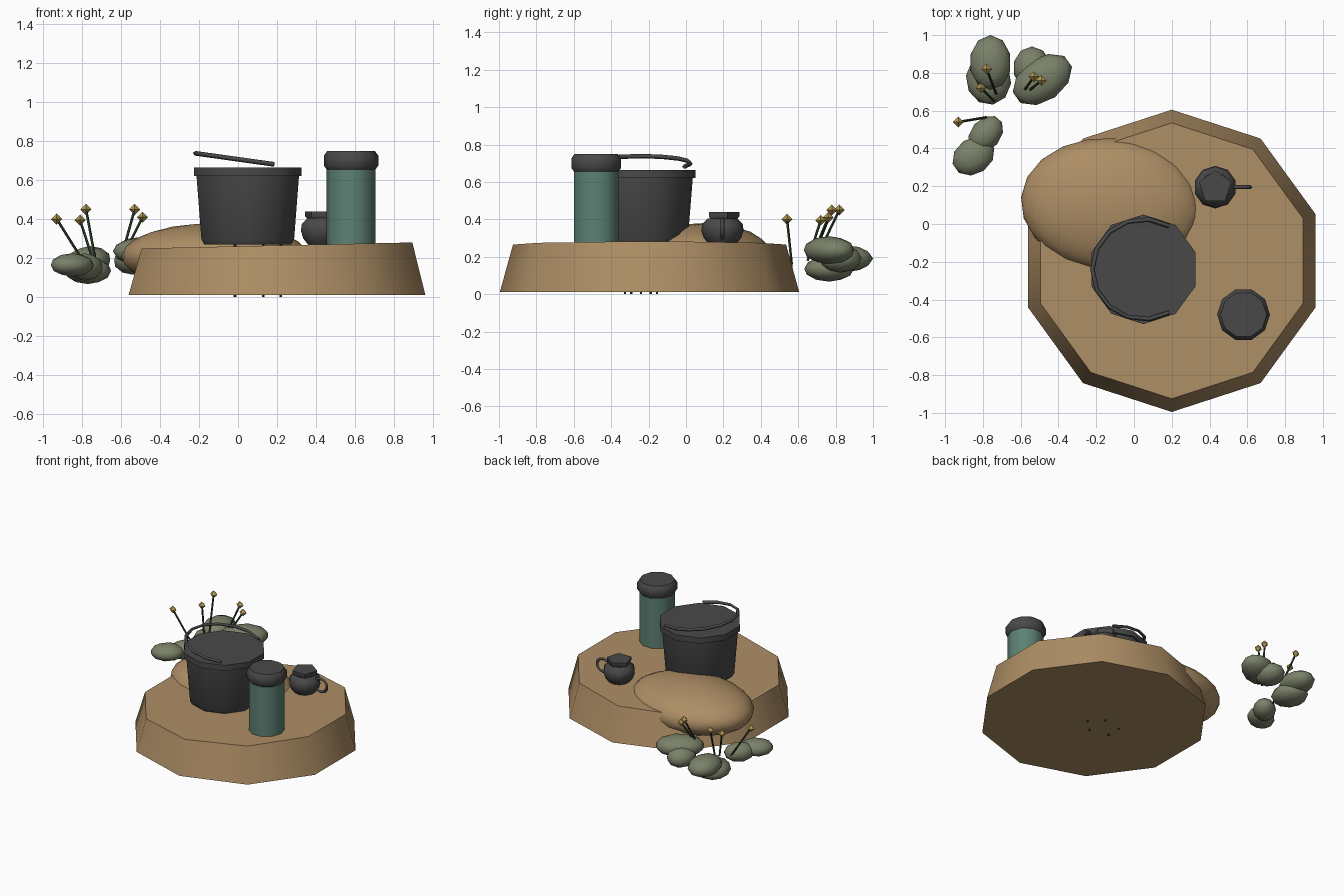
import bpy, bmesh, math
from mathutils import Vector, Matrix

cube = bpy.data.objects.get("Cube")
if cube:
    bpy.data.objects.remove(cube, do_unlink=True)


def material(name, r, g, b):
    m = bpy.data.materials.new(name)
    m.use_nodes = True
    m.diffuse_color = (r, g, b, 1)
    m.node_tree.nodes["Principled BSDF"].inputs["Base Color"].default_value = (r, g, b, 1)
    return m


SAND = material("sand", 0.42, 0.27, 0.13)
IRON = material("dark iron", 0.066, 0.066, 0.067)
GREEN = material("bottle green", 0.108, 0.22, 0.172)
LEAF = material("sage leaf", 0.195, 0.22, 0.14)
STEM = material("dark stem", 0.03, 0.05, 0.025)
PETAL = material("yellow petal", 0.45, 0.32, 0.085)


def finish(bm, name, mat, smooth=True):
    bmesh.ops.recalc_face_normals(bm, faces=bm.faces)
    mesh = bpy.data.meshes.new(name)
    bm.to_mesh(mesh)
    bm.free()
    mesh.materials.append(mat)
    ob = bpy.data.objects.new(name, mesh)
    bpy.context.collection.objects.link(ob)
    if smooth:
        bpy.ops.object.select_all(action='DESELECT')
        ob.select_set(True)
        bpy.context.view_layer.objects.active = ob
        bpy.ops.object.shade_smooth_by_angle(angle=math.radians(42))
    return ob


def lathe(name, mat, centre, profile, sides=10, turn=0.0):
    """Closed turned solid from (radius, height) pairs, bottom to top."""
    bm = bmesh.new()
    rings = []
    for r, z in profile:
        ring = []
        for i in range(sides):
            a = turn + math.tau * i / sides
            ring.append(bm.verts.new((centre[0] + r * math.cos(a), centre[1] + r * math.sin(a), z)))
        rings.append(ring)
    for low, high in zip(rings, rings[1:]):
        for i in range(sides):
            j = (i + 1) % sides
            bm.faces.new((low[i], low[j], high[j], high[i]))
    bm.faces.new(rings[0])
    bm.faces.new(rings[-1])
    return finish(bm, name, mat)


def ellipsoid(name, mat, centre, radii, turn=0, detail=2):
    bm = bmesh.new()
    bmesh.ops.create_icosphere(bm, subdivisions=detail, radius=1)
    bm.transform(Matrix.Translation(centre) @ Matrix.Rotation(math.radians(turn), 4, 'Z')
                 @ Matrix.Diagonal((*radii, 1)))
    return finish(bm, name, mat)


def rod(name, mat, start, end, radius):
    start, end = Vector(start), Vector(end)
    axis = end - start
    bm = bmesh.new()
    bmesh.ops.create_cone(bm, cap_ends=True, segments=5, radius1=radius, radius2=radius,
                          depth=axis.length)
    bm.transform(Matrix.Translation((start + end) / 2)
                 @ axis.to_track_quat('Z', 'Y').to_matrix().to_4x4())
    return finish(bm, name, mat)


def wire(name, mat, points, radius):
    """Bent handle as a bevelled polyline turned into a mesh."""
    curve = bpy.data.curves.new(name, 'CURVE')
    curve.dimensions = '3D'
    curve.bevel_depth = radius
    curve.bevel_resolution = 0
    curve.use_fill_caps = True
    spline = curve.splines.new('POLY')
    spline.points.add(len(points) - 1)
    for p, co in zip(spline.points, points):
        p.co = (*co, 1)
    curve.materials.append(mat)
    ob = bpy.data.objects.new(name, curve)
    bpy.context.collection.objects.link(ob)
    bpy.ops.object.select_all(action='DESELECT')
    ob.select_set(True)
    bpy.context.view_layer.objects.active = ob
    bpy.ops.object.convert(target='MESH')


# Ground slab with a slightly tilted top, and the mound on it
HALF = math.pi / 2
ground = lathe("ground_slab", SAND, (0.2, -0.195), [(0.8, 0.012), (0.73, 0.265)], turn=HALF)
for v in ground.data.vertices:
    if v.co.z > 0.1:
        v.co.z += 0.022 * (v.co.x - 0.2)
ellipsoid("mound", SAND, (-0.12, 0.1, 0.21), (0.48, 0.355, 0.17), turn=-5, detail=3)

# Cooking pot with rim, closed top and leaning handle
POT = (0.05, -0.24)
lathe("pot_body", IRON, POT, [(0.235, 0.27), (0.25, 0.295), (0.277, 0.63)], turn=HALF)
lathe("pot_rim", IRON, POT, [(0.29, 0.622), (0.29, 0.665)], turn=HALF)
arc = []
for i in range(11):
    a = math.radians(60 + 24 * i)
    x = 0.27 * math.cos(a)
    arc.append((POT[0] + x, POT[1] + 0.265 * math.sin(a), 0.7 - 0.14 * x))
wire("pot_handle", IRON, arc, 0.012)

# Flask with a rounded cap
FLASK = (0.58, -0.48)
lathe("flask_body", GREEN, FLASK, [(0.125, 0.26), (0.125, 0.665)])
lathe("flask_cap", IRON, FLASK,
      [(0.125, 0.655), (0.14, 0.675), (0.14, 0.725), (0.122, 0.75)])

# Small kettle with lid and ring handle
KETTLE = (0.43, 0.195)
lathe("kettle_body", IRON, KETTLE,
      [(0.075, 0.27), (0.1, 0.3), (0.113, 0.34), (0.108, 0.375), (0.078, 0.405)], turn=HALF)
lathe("kettle_lid", IRON, KETTLE, [(0.078, 0.4), (0.09, 0.415), (0.09, 0.438)], sides=5, turn=HALF)
loop = []
for i in range(8):
    a = math.radians(130 - 260 * i / 7)
    loop.append((0.565 + 0.055 * math.cos(a), KETTLE[1], 0.35 + 0.05 * math.sin(a)))
wire("kettle_handle", IRON, loop, 0.011)

# Shrubs: centre, radii, turn
shrubs = [
    ((-0.76, 0.855, 0.19), (0.11, 0.145, 0.072), 0),
    ((-0.77, 0.765, 0.135), (0.12, 0.135, 0.068), 10),
    ((-0.54, 0.825, 0.19), (0.1, 0.115, 0.075), 0),
    ((-0.485, 0.765, 0.235), (0.175, 0.115, 0.075), 35),
    ((-0.785, 0.475, 0.155), (0.11, 0.08, 0.07), 50),
    ((-0.85, 0.36, 0.165), (0.12, 0.095, 0.06), 35),
]
for i, (centre, radii, turn) in enumerate(shrubs):
    ellipsoid(f"shrub_{i + 1}", LEAF, centre, radii, turn)

# Flowers: stem foot and head
flowers = [
    ((-0.78, 0.565, 0.16), (-0.93, 0.54, 0.4)),
    ((-0.74, 0.65, 0.18), (-0.81, 0.72, 0.395)),
    ((-0.73, 0.69, 0.18), (-0.78, 0.82, 0.45)),
    ((-0.6, 0.68, 0.2), (-0.53, 0.78, 0.45)),
    ((-0.6, 0.67, 0.19), (-0.49, 0.76, 0.41)),
]
for i, (foot, head) in enumerate(flowers):
    rod(f"flower_stem_{i + 1}", STEM, foot, head, 0.007)
    bm = bmesh.new()
    for d in (-1, 1):
        bmesh.ops.create_cone(bm, cap_ends=False, segments=4, radius1=0.029, radius2=0,
                              depth=0.029, matrix=Matrix.Translation((*head[:2], head[2] + d * 0.0145))
                              @ Matrix.Rotation(0 if d > 0 else math.pi, 4, 'X'))
    bmesh.ops.remove_doubles(bm, verts=bm.verts, dist=0.001)
    finish(bm, f"flower_head_{i + 1}", PETAL, smooth=False)

# Twigs pressed through the ground under the pot
for i in range(5):
    a = math.tau * i / 5
    x, y = 0.09 + 0.13 * math.cos(a), -0.24 + 0.09 * math.sin(a)
    rod(f"twig_{i + 1}", STEM, (x, y, 0.0), (x, y, 0.27), 0.007)
